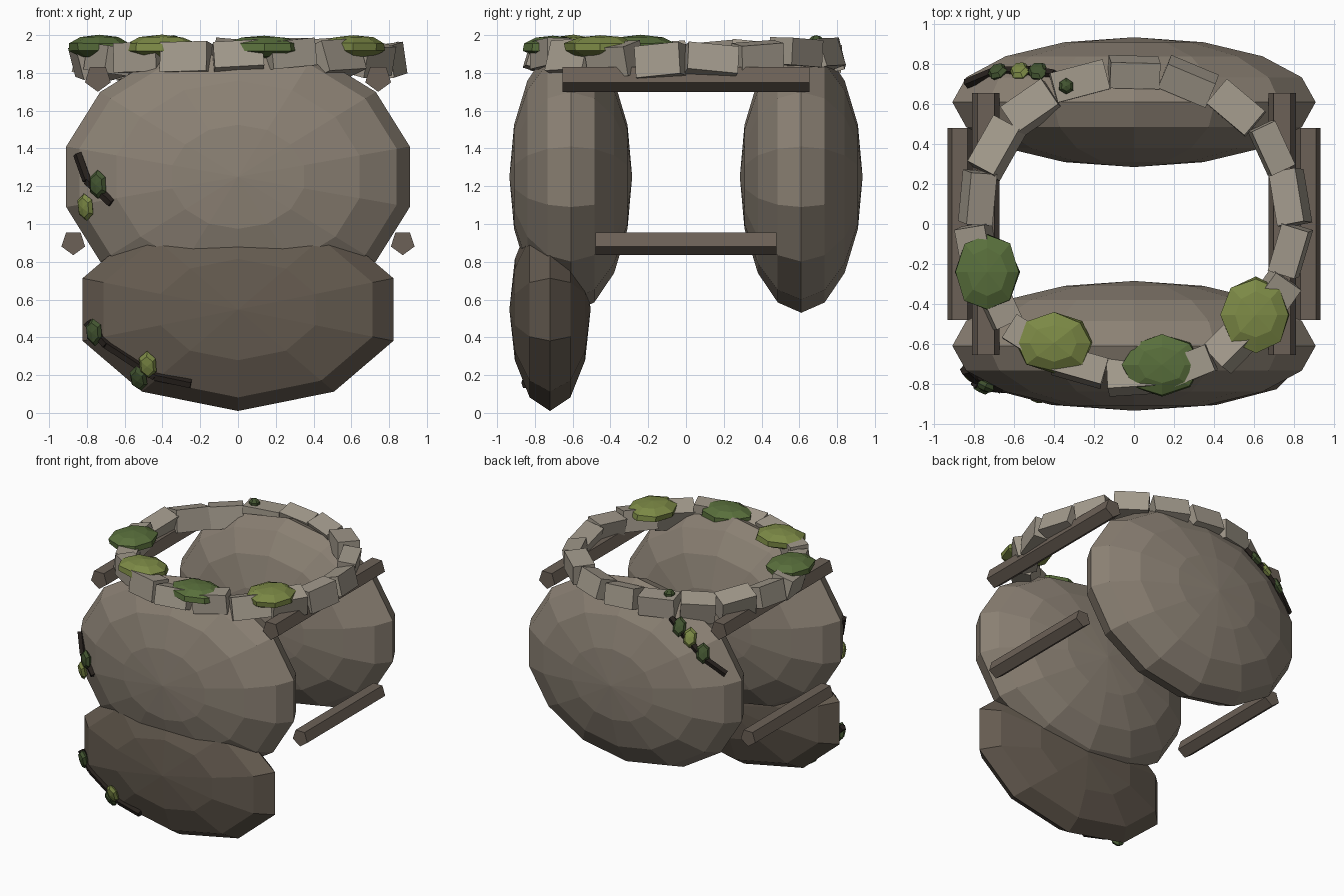
import bpy, math, random
from mathutils import Vector, Matrix, Euler

if "Cube" in bpy.data.objects:
    bpy.data.objects.remove(bpy.data.objects["Cube"])

random.seed(4)

def material(name, r, g, b):
    m = bpy.data.materials.new(name)
    m.diffuse_color = (r, g, b, 1)
    m.use_nodes = True
    m.node_tree.nodes["Principled BSDF"].inputs["Base Color"].default_value = m.diffuse_color
    return m

PLATE = material("plate_rock", .26, .22, .175)
BELLY = material("dark_rock", .13, .105, .08)
STONE = material("pale_stone", .36, .32, .26)
STRAP = material("strap_wood", .15, .12, .095)
TWIG = material("twig_bark", .02, .015, .012)
MOSS = [material("dark_moss", .10, .16, .045), material("light_moss", .20, .25, .06)]
LEAF = [material("dark_leaf", .055, .09, .03), MOSS[1]]

def finish(name, mat):
    o = bpy.context.object
    o.name = name
    o.data.materials.append(mat)
    return o

# Faceted ellipsoid whose pole points along y, with a vertex straight down
def boulder(name, centre, radii, segs, rings, mat):
    bpy.ops.mesh.primitive_uv_sphere_add(segments=segs, ring_count=rings, radius=1)
    o = finish(name, mat)
    o.data.transform(Matrix.Rotation(math.pi / 2, 4, 'Z'))
    o.data.transform(Matrix.Rotation(math.pi / 2, 4, 'X'))
    # Put the pole ring so one vertex sits at the bottom
    low = min(o.data.vertices, key=lambda v: v.co.z + abs(v.co.y) * .5).co
    o.data.transform(Matrix.Rotation(math.atan2(low.x, -low.z), 4, 'Y'))
    o.data.transform(Matrix.Diagonal((*radii, 1)))
    o.location = centre
    return o

FRONT = ((0, -.61, 1.25), (.933, .325, .72))
BACK = ((0, .61, 1.25), (.933, .325, .72))
LOWER = ((0, -.72, .547), (.865, .215, .537))
boulder("front_plate", *FRONT, 14, 8, PLATE)
boulder("back_plate", *BACK, 14, 8, PLATE)
boulder("belly_plate", *LOWER, 10, 6, BELLY)

# Five-sided bar between two points
def bar(name, a, b, r, mat, sides=5):
    a, b = Vector(a), Vector(b)
    d = b - a
    bpy.ops.mesh.primitive_cylinder_add(vertices=sides, radius=r, depth=d.length)
    o = finish(name, mat)
    o.location = (a + b) / 2
    o.rotation_euler = d.to_track_quat('Z', 'Y').to_euler()
    return o

# Straps joining front and back, flat side up
for side, s in (("left", -1), ("right", 1)):
    for level, x, z, half, r in (("upper", .742, 1.772, .655, .072),
                                 ("lower", .872, .901, .48, .066)):
        bpy.ops.mesh.primitive_cylinder_add(vertices=5, radius=r, depth=2 * half)
        o = finish(f"{level}_{side}_strap", STRAP)
        o.location = (s * x, 0, z)
        o.rotation_euler = (math.pi / 2, 0, 0)
        low = min((o.rotation_euler.to_matrix() @ v.co).z for v in o.data.vertices)
        if low > -.95 * r:
            o.data.transform(Matrix.Rotation(math.pi, 4, 'Z'))

# Collar of 18 tilted stone blocks
for i in range(18):
    t = math.radians(90 + i * 20)
    bpy.ops.mesh.primitive_cube_add(size=1)
    o = finish(f"collar_stone_{i + 1}", STONE)
    size = (random.uniform(.24, .28), random.uniform(.13, .16), random.uniform(.14, .17))
    o.data.transform(Matrix.Diagonal((*size, 1)))
    tangent = math.atan2(.765 * math.cos(t), -.795 * math.sin(t))
    tilt = Euler((random.uniform(-.35, .35), random.uniform(-.1, .1),
                  tangent + random.uniform(-.12, .12)))
    o.rotation_euler = tilt
    top = max((tilt.to_matrix() @ v.co).z for v in o.data.vertices)
    o.location = (.795 * math.cos(t), .76 * math.sin(t),
                  random.uniform(1.96, 1.99) - top)

# Flattened tuft
def tuft(name, loc, radii, mat, rot=(0, 0, 0), segs=8, rings=5):
    bpy.ops.mesh.primitive_uv_sphere_add(segments=segs, ring_count=rings, radius=1)
    o = finish(name, mat)
    for v in o.data.vertices:
        v.co *= random.uniform(.95, 1.05)
    o.data.transform(Matrix.Diagonal((*radii, 1)))
    o.location, o.rotation_euler = loc, rot

# Moss cushions along the front of the collar
for i, (x, y, rx, ry) in enumerate(((-.735, -.24, .165, .205), (-.4, -.595, .2, .155),
                                    (.14, -.705, .205, .16), (.61, -.455, .18, .195))):
    tuft(f"collar_moss_{i + 1}", (x, y, 1.937), (rx, ry, .063), MOSS[i % 2])
tuft("small_moss", (-.34, .69, 1.965), (.042, .042, .035), LEAF[0], segs=6)

# y of an ellipsoid's outer surface at x, z
def on_surface(body, x, z, lift=0):
    (cx, cy, cz), (rx, ry, rz) = body
    k = max(0, 1 - ((x - cx) / rx) ** 2 - ((z - cz) / rz) ** 2)
    p = Vector((x, cy + math.copysign(ry, cy) * math.sqrt(k), z))
    n = Vector(((x - cx) / rx ** 2, (p.y - cy) / ry ** 2, (z - cz) / rz ** 2)).normalized()
    return p + n * lift, n

# Vines: twig path and leaf spots (x, z) on each plate
VINES = (
    ("front", FRONT, ((-.85, 1.37), (-.80, 1.23), (-.67, 1.11)),
     ((-.74, 1.21), (-.805, 1.09))),
    ("belly", LOWER, ((-.80, .48), (-.70, .36), (-.44, .19), (-.25, .15)),
     ((-.76, .43), (-.475, .255), (-.525, .185))),
    ("back", BACK, ((-.84, 1.48), (-.70, 1.58), (-.52, 1.73), (-.40, 1.82)),
     ((-.68, 1.62), (-.57, 1.71), (-.48, 1.77))),
)
for name, body, path, leaves in VINES:
    pts = [on_surface(body, x, z, -.004)[0] for x, z in path]
    for i, (a, b) in enumerate(zip(pts, pts[1:])):
        bar(f"{name}_vine_{i + 1}", a, b, .026, TWIG)
    for i, (x, z) in enumerate(leaves):
        p, n = on_surface(body, x, z, .006)
        tuft(f"{name}_leaf_{i + 1}", p, (.052, .075, .028), LEAF[i % 2],
             n.to_track_quat('Z', 'Y').to_euler(), 6, 4)
